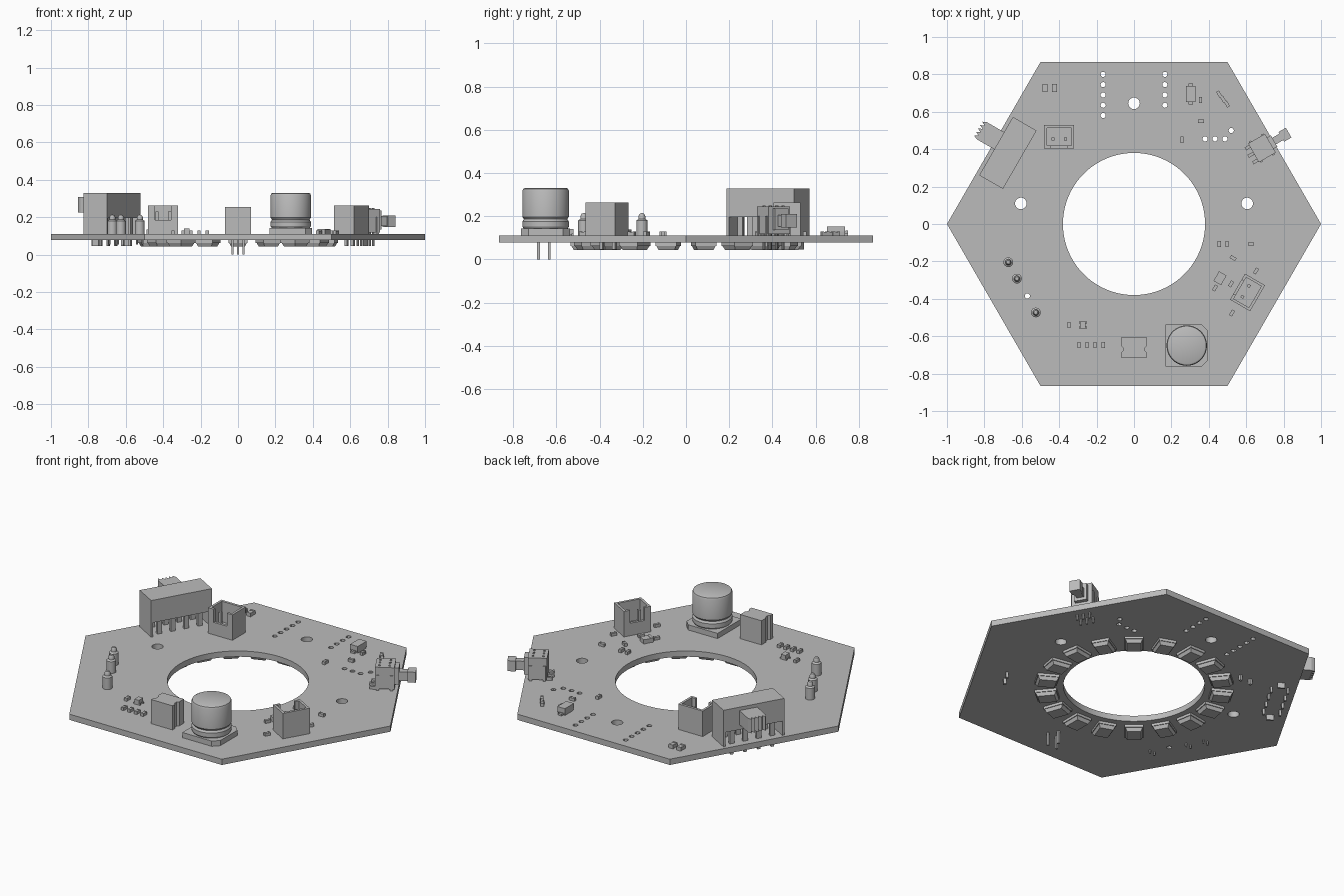
import bpy, bmesh
from math import radians, pi, cos, sin
from mathutils import Matrix, Vector

if "Cube" in bpy.data.objects:
    bpy.data.objects.remove(bpy.data.objects["Cube"])

grey = bpy.data.materials.new("plain_grey")
grey.use_nodes = True
grey.diffuse_color = (0.5, 0.5, 0.5, 1)
grey.node_tree.nodes["Principled BSDF"].inputs["Base Color"].default_value = (0.5, 0.5, 0.5, 1)

BOTTOM, TOP = 0.077, 0.111   # faces of the board


def block(bm, x0, x1, y0, y1, z0, z1, taper=1.0):
    """Box between limits; taper scales its lower face."""
    made = bmesh.ops.create_cube(bm, size=1)["verts"]
    for v in made:
        k = taper if v.co.z < 0 else 1
        v.co = ((x0 + x1) / 2 + v.co.x * k * (x1 - x0),
                (y0 + y1) / 2 + v.co.y * k * (y1 - y0),
                z0 if v.co.z < 0 else z1)


def rod(bm, x, y, r, z0, z1, sides=12):
    bmesh.ops.create_cone(bm, cap_ends=True, segments=sides, radius1=r, radius2=r,
                          depth=z1 - z0, matrix=Matrix.Translation((x, y, (z0 + z1) / 2)))


def lathe(bm, profile, steps=40):
    verts = [bm.verts.new((r, 0, z)) for r, z in profile]
    edges = [bm.edges.new(pair) for pair in zip(verts, verts[1:])]
    bmesh.ops.spin(bm, geom=verts + edges, cent=(0, 0, 0), axis=(0, 0, 1),
                   angle=2 * pi, steps=steps)
    bmesh.ops.remove_doubles(bm, verts=bm.verts[:], dist=0.0001)


def prism(bm, outline, z0, z1):
    face = bm.faces.new([bm.verts.new((x, y, z0)) for x, y in outline])
    new = bmesh.ops.extrude_face_region(bm, geom=[face])["geom"]
    for v in new:
        if isinstance(v, bmesh.types.BMVert):
            v.co.z = z1


def finish(bm, name, x=0, y=0, angle=0, smooth=False):
    bmesh.ops.recalc_face_normals(bm, faces=bm.faces[:])
    mesh = bpy.data.meshes.new(name)
    bm.to_mesh(mesh)
    bm.free()
    mesh.materials.append(grey)
    obj = bpy.data.objects.new(name, mesh)
    obj.location = (x, y, 0)
    obj.rotation_euler.z = radians(angle)
    bpy.context.collection.objects.link(obj)
    bpy.ops.object.select_all(action="DESELECT")
    obj.select_set(True)
    bpy.context.view_layer.objects.active = obj
    if smooth:
        bpy.ops.object.shade_smooth_by_angle(angle=radians(30))
    return obj


# Drill pattern: centre opening, mounting holes, pin holes
bm = bmesh.new()
rod(bm, 0, 0, 0.38, 0, 0.2, 96)
for x, y in ((0, 0.645), (-0.605, 0.11), (0.605, 0.11)):
    rod(bm, x, y, 0.031, 0, 0.2, 24)
holes = [(-0.165, 0.8 - 0.055 * i) for i in range(5)]
holes += [(0.165, 0.8 - 0.055 * i) for i in range(4)]
holes += [(0.38 + 0.053 * i, 0.455) for i in range(3)] + [(0.52, 0.5), (-0.57, -0.385)]
for x, y in holes:
    rod(bm, x, y, 0.014, 0, 0.2)
drill = finish(bm, "drill_cutter")
drill.hide_render = True

# Hexagonal board
bm = bmesh.new()
prism(bm, [(cos(i * pi / 3), sin(i * pi / 3)) for i in range(6)], BOTTOM, TOP)
board = finish(bm, "board")
cut = board.modifiers.new("drill", "BOOLEAN")
cut.object = drill
cut.solver = "EXACT"
bpy.ops.object.modifier_apply(modifier="drill")
bpy.data.objects.remove(drill)
bpy.ops.object.shade_smooth_by_angle(angle=radians(30))

# Ring of lamps under the board
for i in range(18):
    a = 10 + 20 * i
    bm = bmesh.new()
    block(bm, -0.06, 0.06, -0.05, 0.05, 0.062, BOTTOM)
    block(bm, -0.056, 0.056, -0.046, 0.046, 0.043, 0.062, 0.82)
    finish(bm, "ring_lamp", 0.474 * cos(radians(a)), 0.474 * sin(radians(a)), a)

# Slide switch: raised housing on end plates, legs and ridged knob
bm = bmesh.new()
block(bm, -0.18, 0.18, -0.073, 0.073, 0.195, 0.328)
for s in (-1, 1):
    block(bm, s * 0.18, s * 0.168, -0.073, 0.073, TOP, 0.2)
    block(bm, s * 0.18, s * 0.168, -0.02, 0.02, 0.045, TOP)
for i in range(4):
    for y in (-0.045, 0.045):
        x = -0.12 + 0.08 * i
        block(bm, x - 0.014, x + 0.014, y - 0.008, y + 0.008, TOP, 0.2)
        block(bm, x - 0.008, x + 0.008, y - 0.006, y + 0.006, 0.045, TOP)
finish(bm, "slide_switch", -0.674, 0.38, 60)

bm = bmesh.new()
outline = [(-0.02, 0.07), (0.086, 0.07), (0.086, 0.18)]
for i in range(5):
    x = 0.086 - i * 0.0212
    outline += [(x - 0.0106, 0.203), (x - 0.0212, 0.182)]
prism(bm, outline, 0.225, 0.308)
finish(bm, "slide_knob", -0.674, 0.38, 60)

# Side push button
bm = bmesh.new()
block(bm, -0.052, 0.052, -0.058, 0.058, 0.117, 0.245)
block(bm, 0.052, 0.075, -0.035, 0.035, 0.135, 0.235)
block(bm, 0.075, 0.12, -0.02, 0.02, 0.152, 0.205)
block(bm, 0.12, 0.165, -0.03, 0.03, 0.148, 0.21)
for x in (-0.03, 0.025):
    for y in (-0.035, 0, 0.035):
        rod(bm, x, y, 0.007, 0.045, 0.12, 8)
        block(bm, x - 0.005, x + 0.005, y - 0.005, y + 0.005, 0.245, 0.25)
for y in (-0.058, 0.058):
    block(bm, -0.045, -0.03, y - 0.006, y + 0.006, TOP, 0.2)
    block(bm, 0.03, 0.045, y - 0.006, y + 0.006, TOP, 0.2)
finish(bm, "push_button", 0.684, 0.406, 30)

# Two-pin sockets, open above, slotted towards the board centre
for x, y, a in ((-0.4, 0.467, 0), (0.607, -0.366, 240)):
    bm = bmesh.new()
    block(bm, -0.08, 0.08, -0.062, 0.062, TOP, 0.14)
    block(bm, -0.08, 0.08, 0.047, 0.062, 0.14, 0.262)
    block(bm, -0.043, 0.043, -0.062, -0.047, 0.14, 0.185)
    for s in (-1, 1):
        block(bm, s * 0.08, s * 0.066, -0.062, 0.047, 0.14, 0.262)
        block(bm, s * 0.066, s * 0.043, -0.062, -0.047, 0.14, 0.262)
        block(bm, s * 0.034 - 0.008, s * 0.034 + 0.008, -0.02, -0.004, 0.045, 0.23)
    finish(bm, "socket", x, y, a)

# Can capacitor with chamfered foot
bm = bmesh.new()
foot = [(-0.113, -0.113), (0.08, -0.113), (0.113, -0.08),
        (0.113, 0.08), (0.08, 0.113), (-0.113, 0.113)]
prism(bm, foot, TOP, 0.142)
finish(bm, "capacitor_foot", 0.282, -0.65)
bm = bmesh.new()
lathe(bm, [(0, 0.14), (0.1, 0.14), (0.108, 0.152), (0.108, 0.175), (0.1, 0.186), (0.108, 0.197),
           (0.108, 0.316), (0.104, 0.326), (0.096, 0.33), (0, 0.33)])
finish(bm, "capacitor_can", 0.282, -0.65, smooth=True)

# Receiver box with waisted sides and long legs
bm = bmesh.new()
side = [(0.07, -0.053), (0.07, -0.03), (0.06, -0.02), (0.06, 0), (0.07, 0.01), (0.07, 0.053)]
prism(bm, side + [(-x, y) for x, y in reversed(side)], TOP, 0.254)
for x, y in ((-0.03, -0.023), (0.03, -0.023), (0, 0.027)):
    block(bm, x - 0.006, x + 0.006, y - 0.006, y + 0.006, 0, TOP)
finish(bm, "receiver", 0, -0.66)

# Small upright domed sensors
for x, y in ((-0.672, -0.204), (-0.626, -0.292), (-0.525, -0.473)):
    bm = bmesh.new()
    lathe(bm, [(0, TOP), (0.026, TOP), (0.026, 0.18), (0.016, 0.187),
               (0.016, 0.2), (0.01, 0.211), (0, 0.214)], 20)
    for s in (-1, 1):
        rod(bm, s * 0.015, 0, 0.005, 0.055, TOP, 8)
    finish(bm, "domed_sensor", x, y, smooth=True)

# Diode and transistor packages with leads
bm = bmesh.new()
block(bm, -0.025, 0.025, -0.042, 0.042, 0.128, 0.153)
block(bm, -0.025, 0.025, -0.042, 0.042, TOP, 0.128, 0.9)
block(bm, -0.012, 0.012, -0.055, 0.055, TOP, 0.122)
finish(bm, "diode", 0.303, 0.695)
bm = bmesh.new()
block(bm, -0.015, 0.015, -0.02, 0.02, 0.115, 0.14)
for y in (-0.014, 0.014):
    block(bm, -0.022, 0.022, y - 0.005, y + 0.005, TOP, 0.12)
finish(bm, "transistor", -0.273, -0.54)

# Chips: ceramic body with two raised end caps
def chip(x, y, angle, length=0.033, width=0.017, height=0.016):
    bm = bmesh.new()
    block(bm, -length / 2, length / 2, -width / 2, width / 2, TOP, TOP + height)
    for s in (-1, 1):
        block(bm, s * length * 0.51, s * length * 0.25, -width * 0.52, width * 0.52,
              TOP, TOP + height + 0.002)
    finish(bm, "chip", x, y, angle)


for x in (-0.476, -0.425):
    chip(x, 0.727, 90, 0.043, 0.027, 0.02)
for i in range(4):
    chip(-0.294 + 0.043 * i, -0.647, 90)
for i in range(3):
    chip(0.455 + 0.021 * i, 0.695 - 0.027 * i, -60)
for x, y, a in ((0.356, 0.663, 90), (0.358, 0.55, 0), (0.257, 0.45, 90), (0.455, -0.107, 90),
                (0.497, -0.107, 90), (0.625, -0.107, 0), (0.53, -0.182, -30), (0.519, -0.32, 60),
                (0.433, -0.342, 60), (0.652, -0.251, 60), (0.524, -0.476, 60),
                (-0.348, -0.54, 90), (0.61, 0.41, 30), (0.625, 0.37, 30), (0.65, 0.335, 30)):
    chip(x, y, a)
chip(0.46, -0.29, 60, 0.058, 0.045, 0.024)
